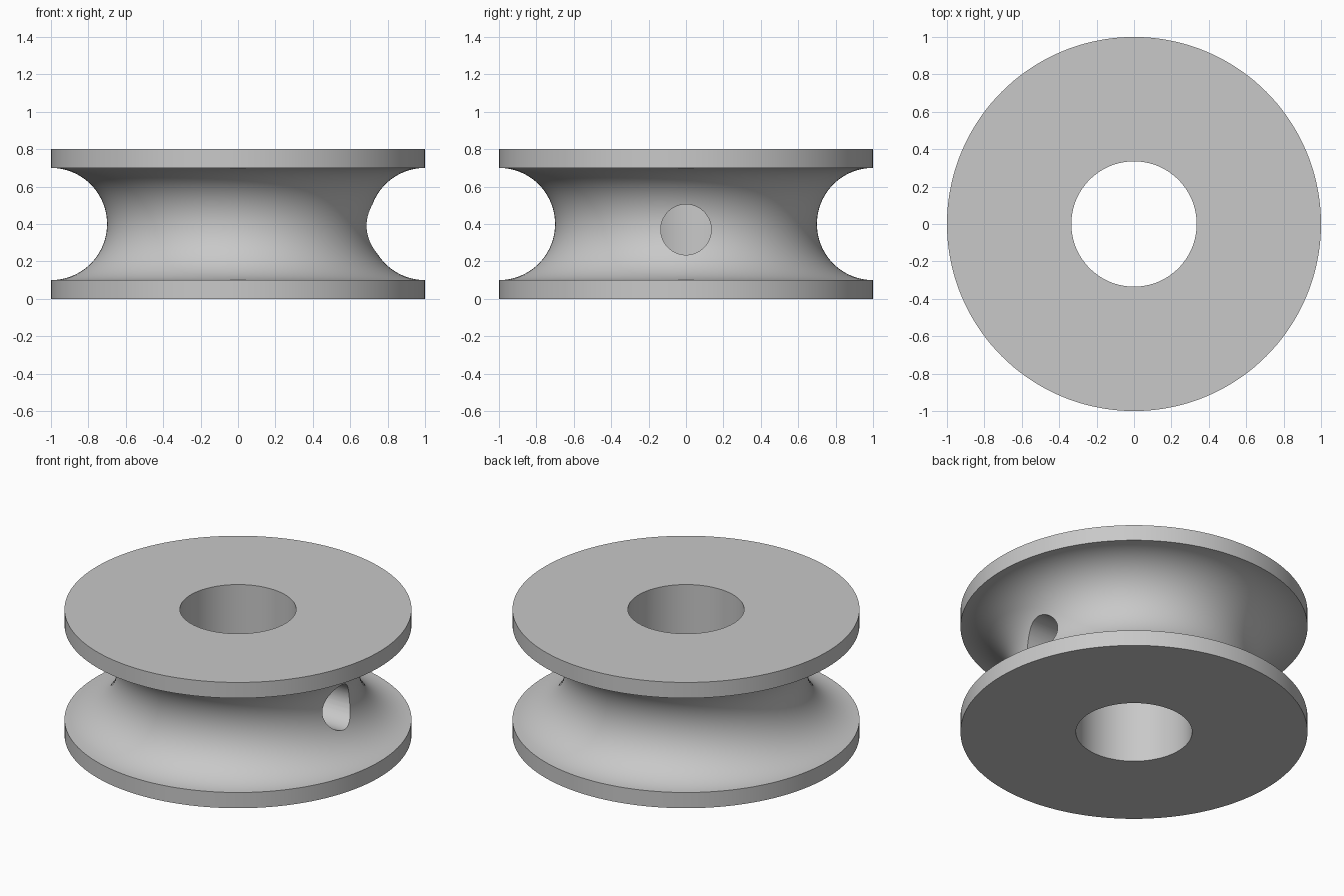
import bpy, bmesh
from math import radians, sin, cos, pi
from mathutils import Matrix

cube = bpy.data.objects.get("Cube")
if cube:
    bpy.data.objects.remove(cube, do_unlink=True)

OUTER, BORE, HEIGHT = 1.0, 0.335, 0.8
GROOVE, MID = 0.3, 0.4
HOLE_R, HOLE_Z = 0.135, 0.37
SEGMENTS, ARC_STEPS = 144, 40

grey = bpy.data.materials.new("plain grey")
grey.use_nodes = True
colour = (0.58, 0.58, 0.58, 1)
grey.diffuse_color = colour
grey.node_tree.nodes["Principled BSDF"].inputs["Base Color"].default_value = colour


def make_object(name, bm):
    bmesh.ops.recalc_face_normals(bm, faces=bm.faces)
    mesh = bpy.data.meshes.new(name)
    bm.to_mesh(mesh)
    bm.free()
    mesh.materials.append(grey)
    obj = bpy.data.objects.new(name, mesh)
    bpy.context.collection.objects.link(obj)
    return obj


# Wheel: closed section with a half-round rope groove, spun about z
section = [(BORE, 0), (OUTER, 0)]
for i in range(ARC_STEPS + 1):
    a = pi * i / ARC_STEPS
    section.append((OUTER - GROOVE * sin(a), MID - GROOVE * cos(a)))
section += [(OUTER, HEIGHT), (BORE, HEIGHT)]

bm = bmesh.new()
verts = [bm.verts.new((r, 0, z)) for r, z in section]
edges = [bm.edges.new((v, verts[i - 1])) for i, v in enumerate(verts)]
bmesh.ops.spin(bm, geom=verts + edges, cent=(0, 0, 0), axis=(0, 0, 1),
               angle=2 * pi, steps=SEGMENTS, use_merge=True)
bmesh.ops.remove_doubles(bm, verts=bm.verts, dist=1e-5)
wheel = make_object("grooved_wheel", bm)

# Radial hole from the groove into the bore, on the +x side
bm = bmesh.new()
bmesh.ops.create_cone(bm, cap_ends=True, segments=64, radius1=HOLE_R,
                      radius2=HOLE_R, depth=0.9,
                      matrix=Matrix.Translation((0.5, 0, HOLE_Z))
                      @ Matrix.Rotation(radians(90), 4, 'Y'))
cutter = make_object("hole_cutter", bm)
cutter.hide_render = True

cut = wheel.modifiers.new("radial_hole", 'BOOLEAN')
cut.operation = 'DIFFERENCE'
cut.solver = 'EXACT'
cut.object = cutter

bpy.ops.object.select_all(action='DESELECT')
wheel.select_set(True)
bpy.context.view_layer.objects.active = wheel
bpy.ops.object.modifier_apply(modifier=cut.name)
bpy.data.objects.remove(cutter, do_unlink=True)
bpy.ops.object.shade_smooth_by_angle(angle=radians(30))
